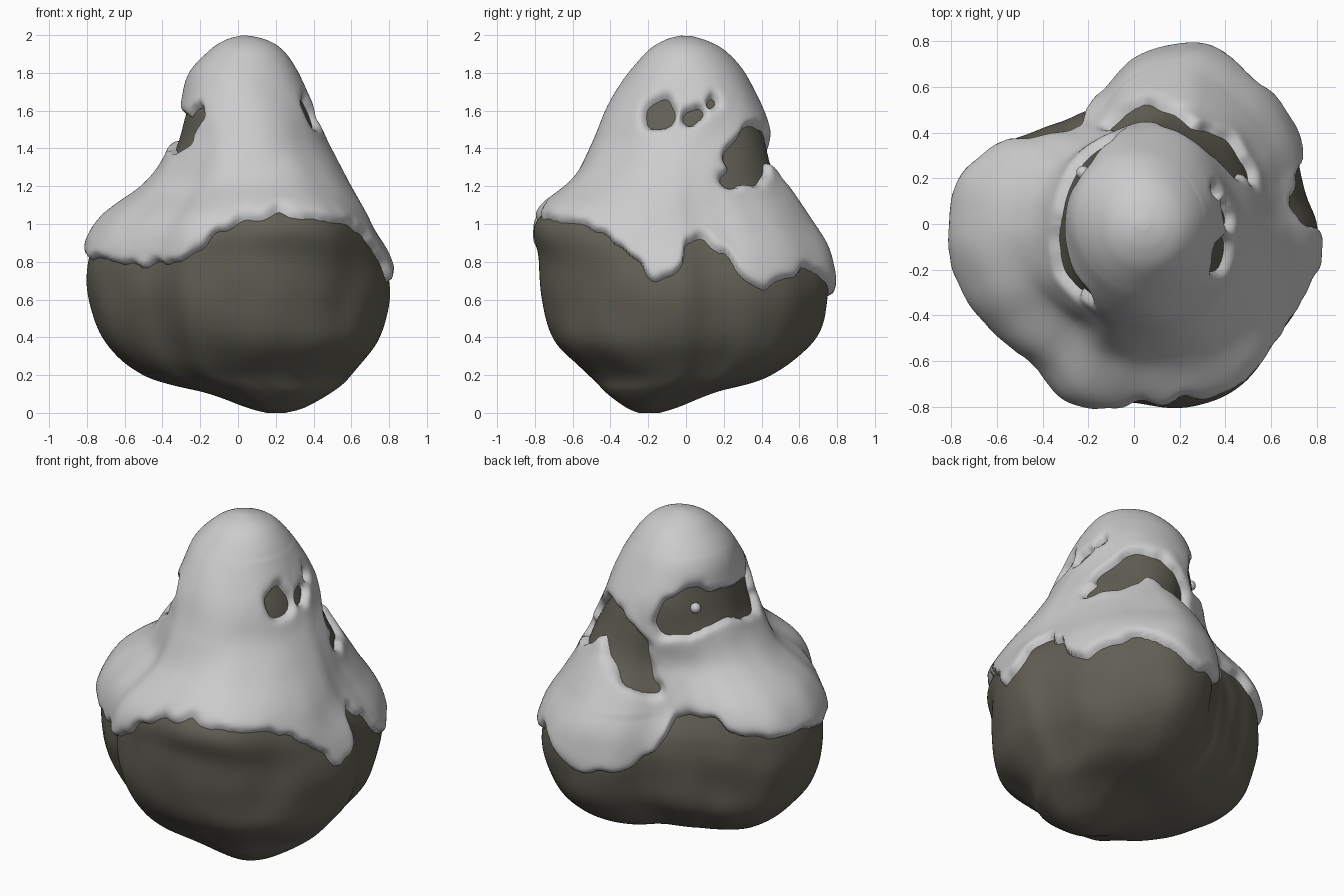
import bpy, bmesh, math
from mathutils import Vector, noise

if "Cube" in bpy.data.objects:
    bpy.data.objects.remove(bpy.data.objects["Cube"])

NT, NU = 340, 180          # samples around / up the boulder

# Plan outline of the three lobes: angle, radius
OUTLINE = [(0, .80), (10, .76), (20, .765), (30, .80), (50, .835), (70, .845), (80, .79), (90, .71),
           (98, .61), (108, .565), (120, .575), (135, .62), (150, .72), (165, .79), (180, .805), (200, .79),
           (215, .75), (233, .715), (240, .74), (248, .80), (256, .79), (270, .775), (285, .80), (300, .81),
           (315, .79), (340, .80)]
# Rock sections: z, xmin, xmax, ymin, ymax, how lobed
LEVELS = [(.0, .15, .25, -.25, -.14, 0), (.03, .04, .36, -.32, -.04, .3), (.11, -.18, .5, -.43, .17, .8),
          (.2, -.5, .6, -.52, .45, 1), (.38, -.71, .74, -.70, .68, 1), (.6, -.79, .80, -.785, .76, 1),
          (.82, -.785, .77, -.79, .74, 1), (1.0, -.67, .66, -.765, .64, 1), (1.2, -.46, .56, -.59, .5, .75),
          (1.4, -.325, .45, -.47, .435, .3), (1.6, -.275, .37, -.38, .37, 0), (1.78, -.225, .285, -.275, .285, 0),
          (1.89, -.125, .21, -.185, .19, 0), (1.94, -.05, .14, -.1, .1, 0), (1.962, .02, .06, -.02, .02, 0)]
# Local swells and hollows: angle, height, angle width, height width, amount
SWELLS = [(308, 1.02, 32, .17, .14), (155, 1.0, 28, .13, .10), (145, .55, 28, .2, -.05),
          (225, 1.15, 25, .15, -.08), (315, .35, 25, .15, .06), (235, .2, 25, .12, .07), (45, .25, 25, .12, .04)]
# Lower edge of the snow: angle, height
EDGE = [(0, .78), (3, .89), (8, .92), (19, .85), (23, .72), (32, .65), (38, .68), (49, .75), (60, .73),
        (70, .65), (78, .61), (90, .64), (100, .72), (110, .82), (115, .96), (135, .97), (150, .88),
        (165, .85), (180, .85), (200, .82), (215, .80), (233, .78), (247, .80), (255, .87), (263, .95),
        (270, 1.0), (288, 1.04), (300, 1.03), (315, 1.01), (330, .96), (342, .80), (349, .71), (356, .72)]
# Bare patches: chains of angle, height, radius
HOLES = [[(122, 1.50, .10), (140, 1.53, .14), (155, 1.52, .11), (180, 1.51, .09), (206, 1.48, .10), (226, 1.57, .03)],
         [(31, 1.24, .04), (42, 1.31, .10), (54, 1.41, .10), (70, 1.41, .09), (86, 1.30, .10), (99, 1.10, .05)],
         [(-21, 1.59, .075), (-19, 1.57, .075)],
         [(5, 1.555, .04), (10, 1.575, .03)],
         [(20, 1.63, .01), (22, 1.64, .01)]]


def cubic(p0, p1, p2, p3, t):
    return .5 * (2 * p1 + (p2 - p0) * t + (2 * p0 - 5 * p1 + 4 * p2 - p3) * t * t
                 + (3 * p1 - p0 - 3 * p2 + p3) * t ** 3)


def periodic(table, a):
    """Smoothed interpolation around the full circle."""
    a %= 360
    pts = table + [(360, table[0][1])]
    for (a0, v0), (a1, v1) in zip(pts, pts[1:]):
        if a <= a1:
            t = (a - a0) / (a1 - a0)
            return v0 + (v1 - v0) * (t * .5 + .5 * t * t * (3 - 2 * t))
    return table[0][1]


def ring_table(table, half):
    raw = [periodic(table, j * 360 / NT) for j in range(NT)]
    return [sum(raw[(j + k) % NT] for k in range(-half, half + 1)) / (2 * half + 1) for j in range(NT)]


def section(u):
    f = u * (len(LEVELS) - 1)
    i = min(int(f), len(LEVELS) - 2)
    q = [LEVELS[min(max(k, 0), len(LEVELS) - 1)] for k in range(i - 1, i + 3)]
    return [cubic(*c, f - i) for c in zip(*q)]


def turn(a):
    return (a + 180) % 360 - 180


radii = ring_table(OUTLINE, 4)
edges = ring_table(EDGE, 1)
sections = [section(i / (NU - 1)) for i in range(NU)]


def rock_point(i, j):
    z, x0, x1, y0, y1, w = sections[i]
    deg = 360 * j / NT
    a = math.radians(deg)
    k = (1 - w) + w * radii[j] / .80
    for sa, sz, wa, wz, amount in SWELLS:
        k *= 1 + amount * math.exp(-(turn(deg - sa) / wa) ** 2 - ((z - sz) / wz) ** 2)
    x = (x0 + x1) / 2 + (x1 - x0) / 2 * k * math.cos(a)
    y = (y0 + y1) / 2 + (y1 - y0) / 2 * k * math.sin(a)
    return Vector((x, y, max(z, 0)))


def hole_distance(a, z):
    best = 9
    if z < .95 or z > 1.8:
        return best
    s = .4 * math.pi / 180
    for chain in HOLES:
        for (a0, z0, r0), (a1, z1, r1) in zip(chain, chain[1:]):
            p = Vector((turn(a - a0) * s, z - z0))
            d = Vector(((a1 - a0) * s, z1 - z0))
            t = min(max(p.dot(d) / d.length_squared, 0), 1)
            best = min(best, (p - d * t).length - (r0 + (r1 - r0) * t))
    return best


def build(name, rings, keep):
    bm = bmesh.new()
    vs = [[bm.verts.new(p) for p in ring] for ring in rings]
    for i in range(NU - 1):
        for j in range(NT):
            k = (j + 1) % NT
            if keep(i, j, k):
                bm.faces.new((vs[i][j], vs[i][k], vs[i + 1][k], vs[i + 1][j]))
    bm.faces.new(vs[-1])
    if keep(0, 0, 1):
        bm.faces.new(vs[0][::-1])
    bmesh.ops.delete(bm, geom=[v for v in bm.verts if not v.link_faces], context='VERTS')
    for f in bm.faces:
        f.smooth = True
    me = bpy.data.meshes.new(name)
    bm.to_mesh(me)
    bm.free()
    ob = bpy.data.objects.new(name, me)
    bpy.context.collection.objects.link(ob)
    return ob


# Surface grid, its normals and the distance inside the snow edge
base = [[rock_point(i, j) for j in range(NT)] for i in range(NU)]
rock, snow, inside = [], [], []
for i in range(NU):
    rr, sr, dr = [], [], []
    for j in range(NT):
        p = base[i][j]
        across = base[i][(j + 1) % NT] - base[i][j - 1]
        up = base[min(i + 1, NU - 1)][j] - base[max(i - 1, 0)][j]
        n = across.cross(up).normalized()
        lump = .012 * noise.noise(p * 4) * min(1, p.z * 4)
        d = min(p.z - edges[j], hole_distance(j * 360 / NT, p.z))
        d += .035 * noise.noise(p * 9)
        if d > 0:   # rounded lip, slightly thicker near the edge
            off = (.038 + .012 * math.exp(-d / .08)) * (1 - math.exp(-d / .016))
        else:       # dips under the stone
            off = max(2.5 * d, -.02)
        rr.append(p + n * lump)
        sr.append(p + n * (lump + off))
        dr.append(d)
    rock.append(rr)
    snow.append(sr)
    inside.append(dr)

# Bare boulder
boulder = build("boulder", rock, lambda i, j, k: True)
mat = bpy.data.materials.new("stone")
mat.diffuse_color = (.12, .115, .09, 1)
mat.use_nodes = True
mat.node_tree.nodes["Principled BSDF"].inputs["Base Color"].default_value = mat.diffuse_color
boulder.data.materials.append(mat)

# Snow blanket with rolled edges
build("snow_cover", snow, lambda i, j, k: max(inside[i][j], inside[i][k],
                                              inside[i + 1][j], inside[i + 1][k]) > 0)

# Small leftover snow clump in the bare patch
a = math.radians(140)
bpy.ops.mesh.primitive_ico_sphere_add(subdivisions=3, radius=.03,
                                      location=(.03 + .33 * math.cos(a), .35 * math.sin(a), 1.54))
clump = bpy.context.object
clump.name = "snow_clump"
bpy.ops.object.shade_smooth()
